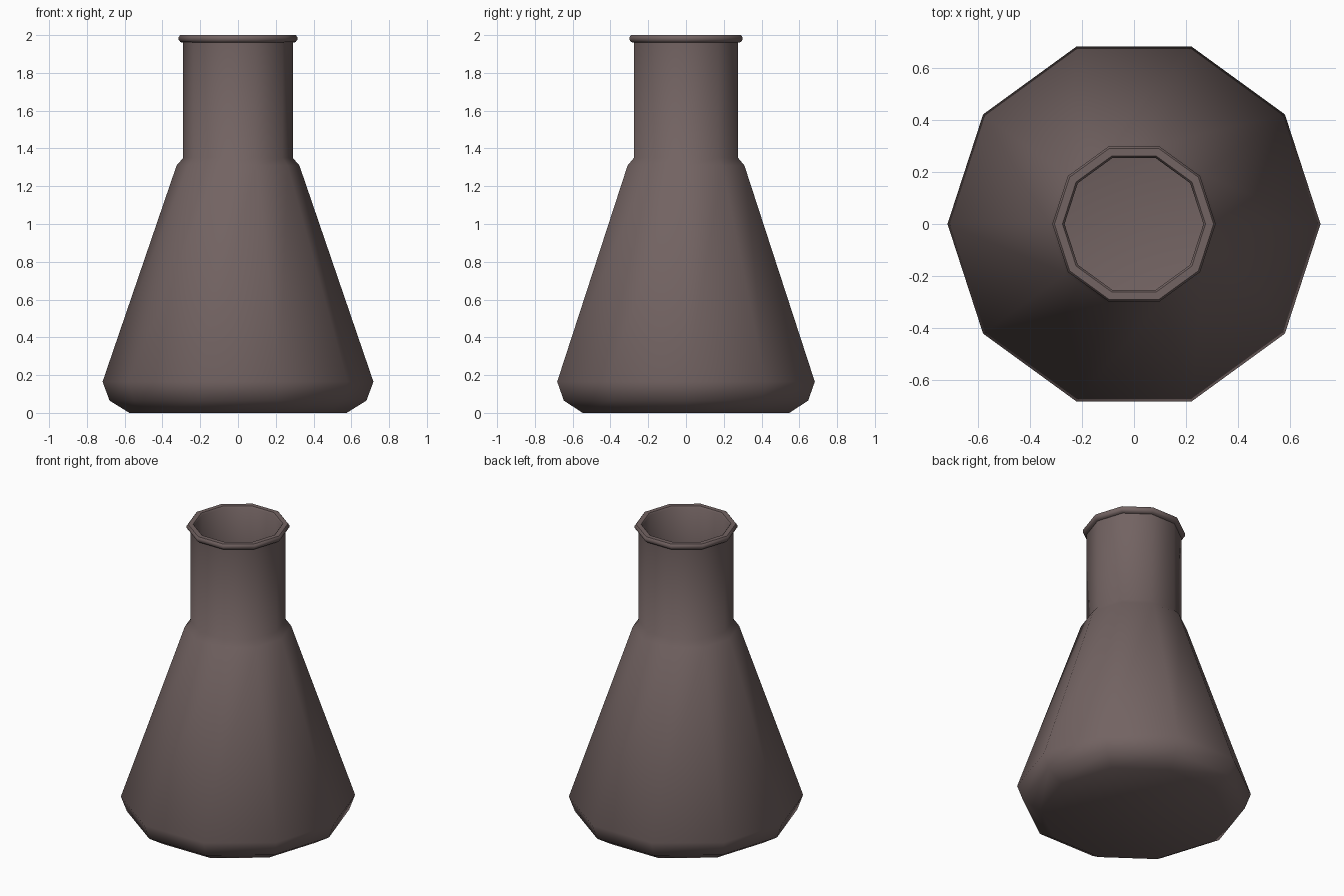
import bpy, bmesh, math

if "Cube" in bpy.data.objects:
    bpy.data.objects.remove(bpy.data.objects["Cube"])

SIDES = 10

# Closed half-profile (radius, height): outside from base up, over the lip, inside down
outer = [(0.575, 0.0), (0.68, 0.065), (0.717, 0.165), (0.325, 1.31), (0.29, 1.35), (0.29, 1.96)]
lip = [(0.305, 1.963), (0.314, 1.975), (0.314, 1.99), (0.306, 2.0), (0.275, 2.0), (0.267, 1.99)]
inner = [(0.267, 1.345), (0.303, 1.303), (0.693, 0.165), (0.662, 0.082), (0.568, 0.022)]


def lathe(name, profile):
    bm = bmesh.new()
    rings = []
    for r, z in profile:
        rings.append([bm.verts.new((r * math.cos(2 * math.pi * i / SIDES),
                                    r * math.sin(2 * math.pi * i / SIDES), z))
                      for i in range(SIDES)])
    for a, b in zip(rings, rings[1:]):
        for i in range(SIDES):
            j = (i + 1) % SIDES
            bm.faces.new((a[i], a[j], b[j], b[i]))
    # Underside and inside floor
    bm.faces.new(rings[0][::-1])
    bm.faces.new(rings[-1])
    bmesh.ops.recalc_face_normals(bm, faces=bm.faces[:])
    me = bpy.data.meshes.new(name)
    bm.to_mesh(me)
    bm.free()
    ob = bpy.data.objects.new(name, me)
    bpy.context.collection.objects.link(ob)
    return ob


# Conical flask body with neck and rolled lip
flask = lathe("flask", outer + lip + inner)
mat = bpy.data.materials.new("dark_glass")
mat.diffuse_color = (0.17, 0.125, 0.122, 1)
mat.use_nodes = True
mat.node_tree.nodes["Principled BSDF"].inputs["Base Color"].default_value = mat.diffuse_color
flask.data.materials.append(mat)

bpy.context.view_layer.objects.active = flask
flask.select_set(True)
bpy.ops.object.shade_smooth_by_angle(angle=math.radians(50))
